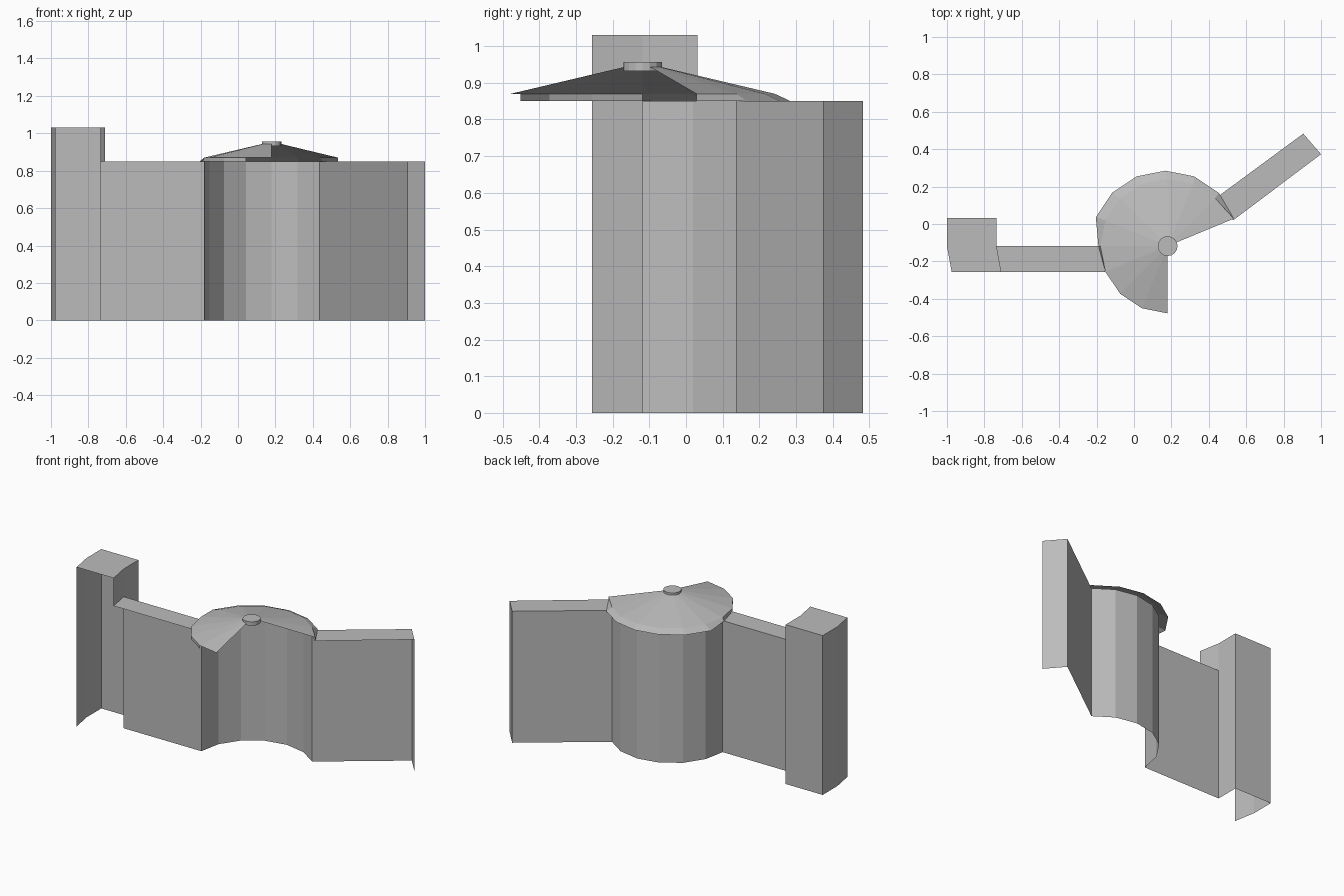
import bpy
import bmesh
from math import cos, sin, radians
from mathutils import Vector

cube = bpy.data.objects.get("Cube")
if cube:
    bpy.data.objects.remove(cube)

GREY = 0.5
stone = bpy.data.materials.new("plain grey")
stone.use_nodes = True
stone.diffuse_color = (GREY, GREY, GREY, 1)
stone.node_tree.nodes["Principled BSDF"].inputs["Base Color"].default_value = (GREY, GREY, GREY, 1)

WALL_TOP = 0.85
PILLAR_TOP = 1.03
EAVE = 0.87
APEX = 0.955
CX, CY, R = 0.18, -0.118, 0.36
STEP = 22.5


def finish(bm, name):
    """Weld the mesh and link it as a flat-shaded object."""
    bmesh.ops.remove_doubles(bm, verts=bm.verts, dist=0.0005)
    mesh = bpy.data.meshes.new(name)
    bm.to_mesh(mesh)
    bm.free()
    mesh.materials.append(stone)
    obj = bpy.data.objects.new(name, mesh)
    bpy.context.collection.objects.link(obj)
    return obj


def add_face(bm, points):
    bm.faces.new([bm.verts.new(p) for p in points])


def add_strip(bm, path, z0, z1):
    """Upright sheet following a plan path."""
    for (ax, ay), (bx, by) in zip(path, path[1:]):
        add_face(bm, [(ax, ay, z0), (bx, by, z0), (bx, by, z1), (ax, ay, z1)])


def add_cap(bm, outline, z):
    add_face(bm, [(x, y, z) for x, y in outline])


def polar(angle, radius, z, dx=0.0):
    a = radians(angle)
    return Vector((CX + dx + radius * cos(a), CY + radius * sin(a), z))


# Right wall: back sheet, end sheet and top ledge
back_end, front_end = (0.905, 0.483), (1.0, 0.373)
inner_back = tuple(polar(45, R, 0).xy)
inner_front = (0.53, 0.02)
bm = bmesh.new()
add_strip(bm, [front_end, back_end, inner_back], 0, WALL_TOP)
add_cap(bm, [inner_back, inner_front, front_end, back_end], WALL_TOP)
finish(bm, "right_wall")

# Tower: open faceted arc
bm = bmesh.new()
add_strip(bm, [tuple(polar(45 + i * STEP, R, 0).xy) for i in range(7)], 0, WALL_TOP)
finish(bm, "tower_wall")

# Left wall: back sheet and top ledge
tower_side = (CX - R, CY)
bm = bmesh.new()
add_strip(bm, [tower_side, (-0.735, CY)], 0, WALL_TOP)
add_cap(bm, [tower_side, (-0.735, CY), (-0.71, -0.256), (-0.155, -0.256)], WALL_TOP)
finish(bm, "left_wall")

# Pillar: taller, open at the front, its inner side ending above the ledge
inner, inner_tip = (-0.735, CY), (-0.71, -0.256)
outer = [(-0.735, 0.032), (-1.0, 0.032), (-1.0, CY), (-0.975, -0.256)]
bm = bmesh.new()
add_strip(bm, [inner] + outer, 0, PILLAR_TOP)
add_strip(bm, [inner_tip, inner], WALL_TOP, PILLAR_TOP)
add_cap(bm, [inner_tip, inner] + outer, PILLAR_TOP)
finish(bm, "pillar")

# Roof: fan with an open front sector and a sloping eave band
top_ring, low_ring = [], []
for i in range(12):
    angle = STEP * (i + 1)
    end = i == 0
    top_ring.append(polar(angle, 0.383 if end else R, EAVE))
    if end:
        low_ring.append(polar(angle, 0.383, WALL_TOP))
    elif angle < 170:
        low_ring.append(polar(angle, 0.403, WALL_TOP, -0.012))
    else:
        low_ring.append(polar(angle, 0.37 if angle < 190 else R, WALL_TOP))
bm = bmesh.new()
apex = Vector((CX, CY, APEX))
for i in range(11):
    add_face(bm, [apex, top_ring[i], top_ring[i + 1]])
    if i < 10:
        add_face(bm, [low_ring[i], low_ring[i + 1], top_ring[i + 1], top_ring[i]])
finish(bm, "tower_roof")

# Roof cap disc
bm = bmesh.new()
bmesh.ops.create_cone(bm, cap_ends=True, segments=16, radius1=0.053, radius2=0.053, depth=0.025)
bmesh.ops.translate(bm, verts=bm.verts, vec=(CX, CY, 0.9445))
finish(bm, "roof_cap")
